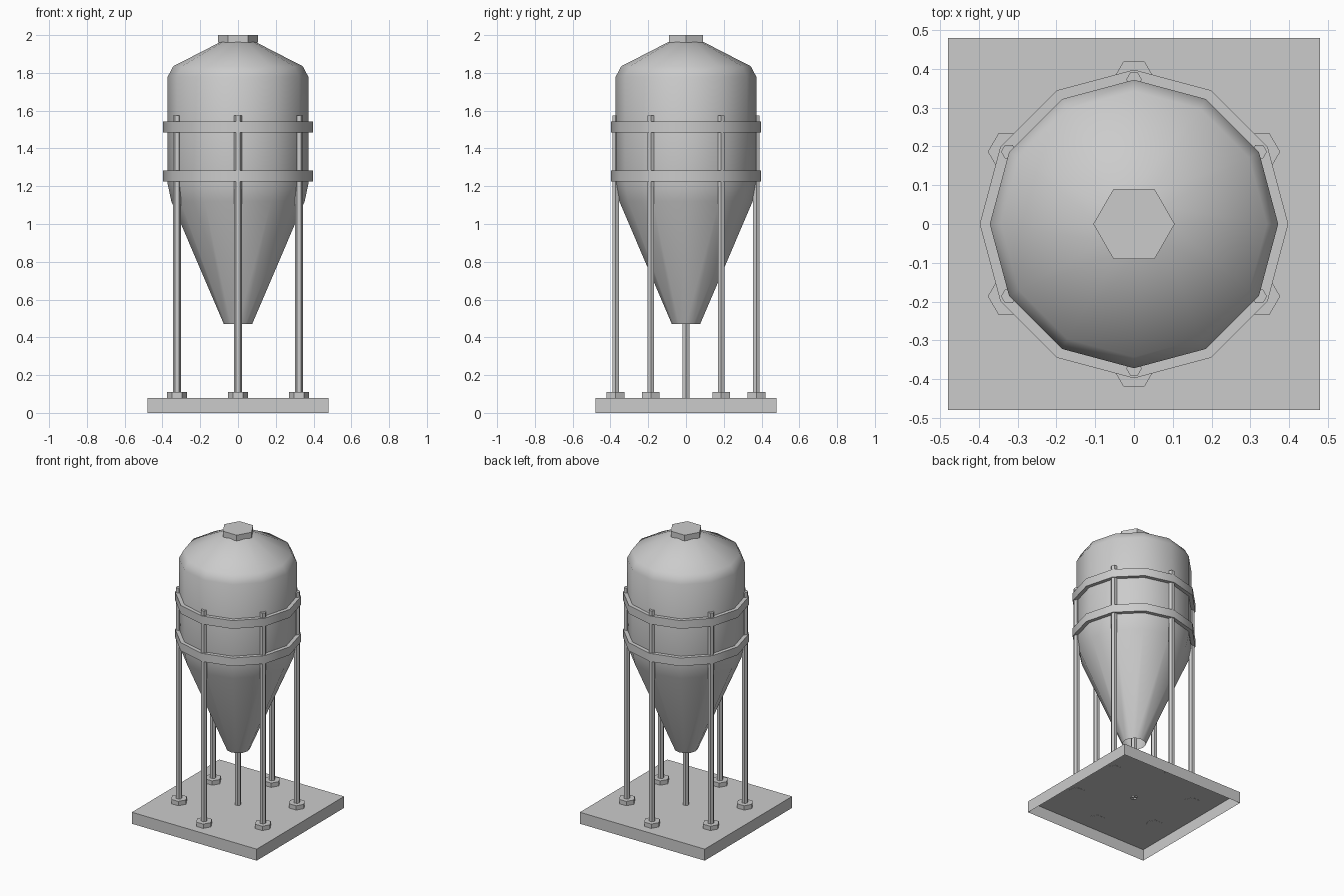
import bpy, bmesh
from math import cos, sin, pi, radians

cube = bpy.data.objects.get("Cube")
if cube:
    bpy.data.objects.remove(cube)

metal = bpy.data.materials.new("light grey")
metal.use_nodes = True
grey = (0.6, 0.6, 0.6, 1)
metal.diffuse_color = grey
metal.node_tree.nodes["Principled BSDF"].inputs["Base Color"].default_value = grey


def finish(name, bm, smooth=False, recalc=True):
    """Turn a bmesh into a named object."""
    if recalc:
        bmesh.ops.recalc_face_normals(bm, faces=bm.faces)
    mesh = bpy.data.meshes.new(name)
    bm.to_mesh(mesh)
    bm.free()
    mesh.materials.append(metal)
    ob = bpy.data.objects.new(name, mesh)
    bpy.context.collection.objects.link(ob)
    if smooth:
        bpy.ops.object.select_all(action='DESELECT')
        ob.select_set(True)
        bpy.context.view_layer.objects.active = ob
        bpy.ops.object.shade_smooth_by_angle(angle=radians(40))
    return ob


def lathe(name, profile, sides, closed=False, cap_top=False, cap_bottom=False,
          at=(0, 0), smooth=False):
    """Revolve (radius, z) points; the first corner lies on +x."""
    bm = bmesh.new()
    rings = []
    for r, z in profile:
        rings.append([bm.verts.new((at[0] + r * cos(2 * pi * i / sides),
                                    at[1] + r * sin(2 * pi * i / sides), z))
                      for i in range(sides)])
    pairs = list(zip(rings, rings[1:]))
    if closed:
        pairs.append((rings[-1], rings[0]))
    for a, b in pairs:
        for i in range(sides):
            j = (i + 1) % sides
            bm.faces.new((a[i], a[j], b[j], b[i]))
    if cap_top:
        bm.faces.new(rings[-1])
    if cap_bottom:
        bm.faces.new(rings[0][::-1])
    return finish(name, bm, smooth)


# Tank: open-ended hopper, straight wall, bevelled shoulder and roof
lathe("tank", [(0.075, 0.47), (0.353, 1.12), (0.372, 1.21), (0.372, 1.78),
               (0.343, 1.835), (0.09, 1.965)], 12, cap_top=True, smooth=True)
lathe("hatch", [(0.105, 1.96), (0.105, 2.0)], 6, cap_top=True, cap_bottom=True)

# Bands around the tank
for name, z in (("lower_band", 1.225), ("upper_band", 1.485)):
    lathe(name, [(0.37, z), (0.398, z), (0.398, z + 0.057), (0.37, z + 0.057)],
          12, closed=True, smooth=True)

# Six legs with hexagonal feet
for k in range(6):
    angle = radians(30 + 60 * k)
    spot = (0.373 * cos(angle), 0.373 * sin(angle))
    lathe(f"leg_{k + 1}", [(0.02, 0.1), (0.02, 1.575)], 6, cap_top=True, at=spot)
    lathe(f"foot_{k + 1}", [(0.054, 0.079), (0.054, 0.11)], 6,
          cap_top=True, cap_bottom=True, at=spot)

# Centre discharge pipe
lathe("centre_pipe", [(0.02, 0.07), (0.02, 0.6)], 6)

# Base slab, hollow underneath
bm = bmesh.new()
bmesh.ops.create_cube(bm, size=1)
for v in bm.verts:
    v.co = (v.co.x * 0.96, v.co.y * 0.96, (v.co.z + 0.5) * 0.08)
bmesh.ops.delete(bm, geom=[f for f in bm.faces if f.normal.z < -0.5],
                 context='FACES_ONLY')
finish("base_slab", bm, recalc=False)
